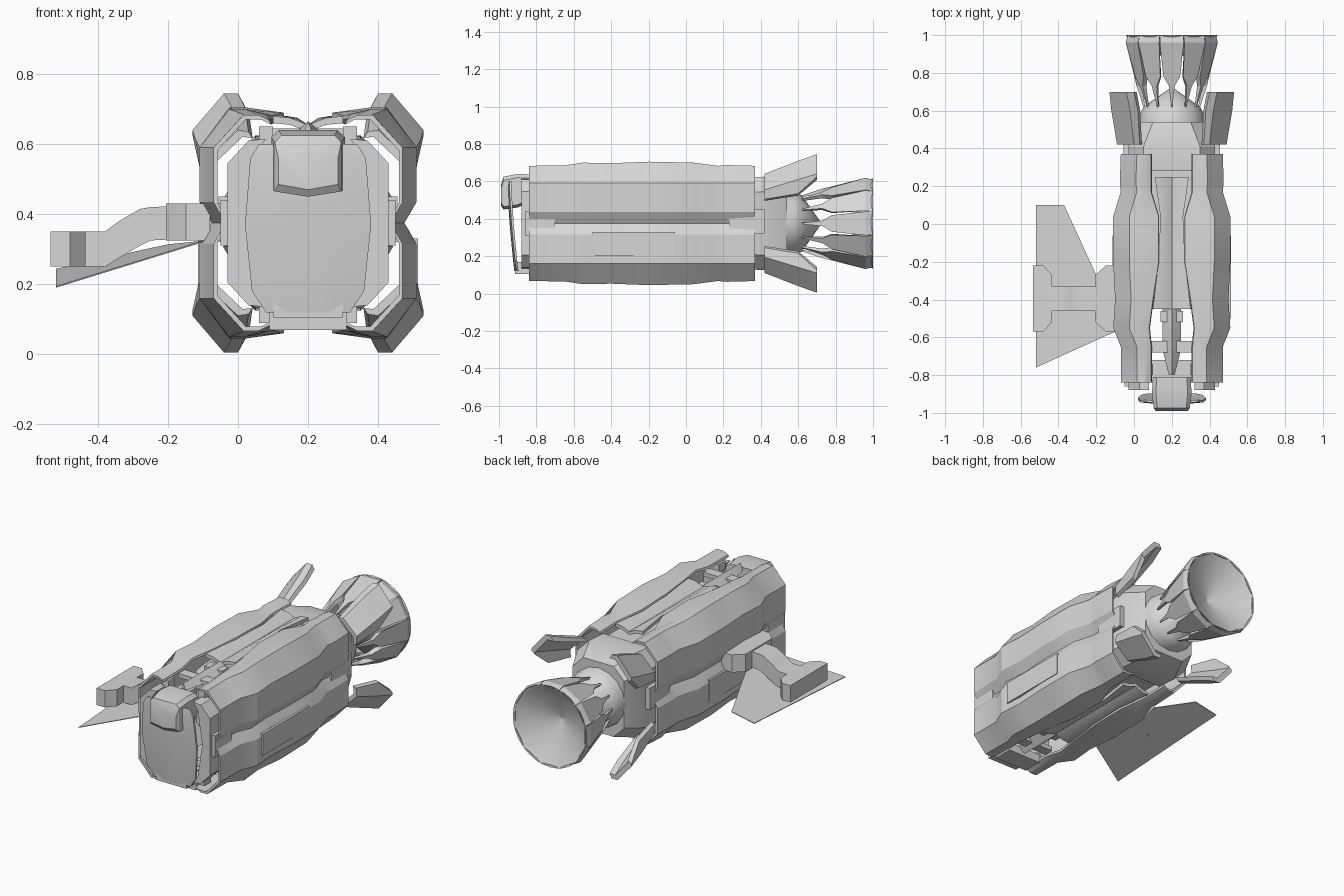
import bpy, bmesh, math

if "Cube" in bpy.data.objects:
    bpy.data.objects.remove(bpy.data.objects["Cube"])

CX, CZ = 0.2, 0.375          # long axis of the fuselage
QUADS = [(sx, sz) for sx in (-1, 1) for sz in (-1, 1)]

grey = bpy.data.materials.new("hull_grey")
grey.use_nodes = True
grey.diffuse_color = (0.68, 0.68, 0.68, 1)
grey.node_tree.nodes["Principled BSDF"].inputs["Base Color"].default_value = (0.68, 0.68, 0.68, 1)


def loft(name, rings, smooth=25):
    """Closed rings of points joined into a capped solid."""
    bm = bmesh.new()
    loops = [[bm.verts.new(p) for p in ring] for ring in rings]
    n = len(loops[0])
    for a, b in zip(loops, loops[1:]):
        for i in range(n):
            j = (i + 1) % n
            bm.faces.new((a[i], a[j], b[j], b[i]))
    bm.faces.new(loops[0])
    bm.faces.new(loops[-1])
    bmesh.ops.recalc_face_normals(bm, faces=bm.faces)
    mesh = bpy.data.meshes.new(name)
    bm.to_mesh(mesh)
    bm.free()
    mesh.materials.append(grey)
    ob = bpy.data.objects.new(name, mesh)
    bpy.context.collection.objects.link(ob)
    bpy.ops.object.select_all(action='DESELECT')
    ob.select_set(True)
    bpy.context.view_layer.objects.active = ob
    bpy.ops.object.shade_smooth_by_angle(angle=math.radians(smooth))


def box(name, x, y, z):
    ring = [(x[0], z[0]), (x[1], z[0]), (x[1], z[1]), (x[0], z[1])]
    loft(name, [[(u, v, w) for u, w in ring] for v in y])


def octagon(y, w, h, c):
    quarter = [(w, h - c), (w - c, h)]
    pts = quarter + [(-u, v) for u, v in quarter[::-1]]
    pts += [(-u, -v) for u, v in pts]
    return [(CX + u, y, CZ + v) for u, v in pts]


def shell_ring(y, path, sx, sz, k):
    """Outer path and its shrunken copy, making a thin wall."""
    path = path + [(u * k, v * k) for u, v in path[::-1]]
    return [(CX + sx * u, y, CZ + sz * v) for u, v in path]


# Four corner shells of the hull: y, half width, half height, centre gap
STATIONS = [(-0.84, 0.27, 0.308, 0.11), (-0.65, 0.27, 0.31, 0.11),
            (-0.55, 0.31, 0.325, 0.12), (-0.4, 0.3, 0.322, 0.1),
            (-0.2, 0.31, 0.33, 0.07), (0.04, 0.31, 0.325, 0.07),
            (0.17, 0.27, 0.308, 0.11), (0.22, 0.275, 0.312, 0.11),
            (0.37, 0.27, 0.308, 0.11)]


def hull_path(w, h, gap):
    return [(w - 0.035, 0), (w - 0.02, 0.025), (w, 0.06), (w, 0.215),
            (w - 0.085, h), (w - 0.13, h), (gap, h - 0.015)]


for sx, sz in QUADS:
    side = ("left" if sx > 0 else "right") + ("_upper" if sz > 0 else "_lower")
    loft("hull_shell_" + side,
         [shell_ring(y, hull_path(w, h, g), sx, sz, 0.96) for y, w, h, g in STATIONS])
    # Bent tail fin standing off each corner
    fin = [(0.42, [(0.285, 0.13), (0.29, 0.18), (0.2, 0.265), (0.17, 0.26)]),
           (0.6, [(0.31, 0.16), (0.32, 0.235), (0.22, 0.335), (0.18, 0.33)]),
           (0.7, [(0.33, 0.25), (0.33, 0.265), (0.24, 0.37), (0.2, 0.37)])]
    loft("tail_fin_" + side, [shell_ring(y, p, sx, sz, 0.93) for y, p in fin], 15)

# Creased spine and keel between the shells
for sz, name in ((1, "spine"), (-1, "keel")):
    rings = []
    for y, w in ((-0.45, 0.1), (-0.2, 0.07), (0.04, 0.06), (0.25, 0.09)):
        top = [(-w, 0.305), (-w * 0.5, 0.3), (0, 0.28), (w * 0.5, 0.3), (w, 0.305)]
        pts = top + [(u, v - 0.02) for u, v in top[::-1]]
        rings.append([(CX + u, y, CZ + sz * v) for u, v in pts])
    loft(name, rings)
    # Forward spike and cross pieces
    loft(name + "_spike", [[(CX + u * s, y, CZ + sz * v) for u, v in
                            ((-1, 0.25), (0, 0.29), (1, 0.25))]
                           for y, s in ((-0.8, 0.015), (-0.66, 0.05), (-0.45, 0.05))])
    for y, w in ((-0.68, 0.12), (-0.52, 0.06)):
        zz = sorted((CZ + sz * 0.245, CZ + sz * 0.27))
        box(name + "_cross_piece", (CX - w, CX + w), (y, y + 0.06), zz)

# Inner core, tail collar and dome
loft("inner_core", [octagon(-0.45, 0.16, 0.18, 0.06), octagon(-0.38, 0.21, 0.23, 0.08),
                    octagon(0.3, 0.21, 0.23, 0.08)])
loft("tail_collar", [octagon(0.28, 0.23, 0.24, 0.08), octagon(0.41, 0.23, 0.25, 0.08),
                     octagon(0.54, 0.17, 0.21, 0.07)])


def circle(y, r, n):
    return [(CX + r * math.cos(2 * math.pi * i / n), y,
             CZ + r * math.sin(2 * math.pi * i / n)) for i in range(n)]


loft("tail_dome", [circle(y, r, 16) for y, r in
                   ((0.5, 0.18), (0.58, 0.17), (0.62, 0.15), (0.72, 0.008))], 40)

# Engine bell: conical dish, open to the rear
loft("engine_bell", [circle(y, r, 32) for y, r in
                     ((0.865, 0.01), (0.985, 0.235), (1.0, 0.242), (0.875, 0.004))], 40)

# Petals around the bell: thin pointed legs that widen towards the rim
for i in range(12):
    a = 2 * math.pi * i / 12
    rings = []
    for y, r, d, t in ((0.62, 0.15, 0.02, 0.01), (0.73, 0.187, 0.08, 0.025),
                       (0.78, 0.203, 0.22, 0.035), (0.96, 0.252, 0.255, 0.02),
                       (0.999, 0.242, 0.26, 0.006)):
        rings.append([(CX + q * math.cos(a + e), y, CZ + q * math.sin(a + e))
                      for q, e in ((r, -d), (r, d), (r - t, d * 0.85), (r - t, -d * 0.85))])
    loft("bell_petal", rings, 10)

# Curved nose plate, sloping back towards the bottom
rings = []
for z, w, y in ((0.12, 0.12, -0.918), (0.18, 0.16, -0.925), (0.37, 0.18, -0.943),
                (0.56, 0.165, -0.955), (0.6, 0.14, -0.952)):
    front = [(-w, 0.01), (-w * 0.5, 0.003), (0, 0), (w * 0.5, 0.003), (w, 0.01)]
    pts = front + [(u, v + 0.012) for u, v in front[::-1]]
    rings.append([(CX + u, y + v, z) for u, v in pts])
loft("nose_plate", rings)

# Canopy block
rings = []
for y, w, lo, hi in ((-0.99, 0.085, 0.47, 0.58), (-0.975, 0.095, 0.45, 0.625),
                     (-0.9, 0.105, 0.46, 0.64), (-0.81, 0.1, 0.5, 0.635)):
    rings.append([(CX + u, y, z) for u, z in
                  ((-w, lo + 0.015), (0, lo), (w, lo + 0.015), (w, hi - 0.02),
                   (w * 0.8, hi), (-w * 0.8, hi), (-w, hi - 0.02))])
loft("canopy", rings)
box("chin_block", (CX - 0.1, CX + 0.1), (-0.915, -0.84), (0.105, 0.17))
box("chin_plate", (CX - 0.11, CX + 0.11), (-0.84, -0.72), (0.07, 0.12))

# Cheek columns, side struts and panels on both sides
for s, side in ((-1, "right"), (1, "left")):
    def span(a, b):
        return sorted((CX + s * a, CX + s * b))
    loft("cheek_column_" + side, [[(CX + s * u, y, CZ + v) for u, v in
         ((0.12, 0.24), (0.17, 0.235), (0.23, 0.17), (0.23, -0.17), (0.17, -0.235),
          (0.12, -0.24), (0.15, -0.2), (0.18, 0), (0.15, 0.2))] for y in (-0.88, -0.78)])
    box("front_strut_" + side, span(0.18, 0.25), (-0.86, -0.7), (0.31, 0.44))
    box("rear_strut_" + side, span(0.18, 0.255), (0.23, 0.42), (0.32, 0.45))
    box("lower_panel_" + side, span(0.3, 0.314), (-0.5, -0.06), (0.2, 0.33))
    for z in (0.09, 0.6):
        box("corner_brace_" + side, span(0.1, 0.14), (-0.8, -0.74), (z, z + 0.05))


# Outrigger on the right: hull mount, bent arm, end pod and thin wing
def pod(name, x, z, lo, hi, notch):
    """Chamfered block lying along y; notch is the side facing the arm."""
    a, b = x if notch > 0 else x[::-1]
    k = (b - a) * 0.45
    plan = [(a, lo), (b - k, lo), (b, lo + 0.05), (b, lo + 0.1), (b, hi - 0.1),
            (b, hi - 0.05), (b - k, hi), (a, hi)]
    loft(name, [[(u, v, h) for u, v in plan] for h in z])


pod("outrigger_mount", (-0.205, -0.08), (0.325, 0.43), -0.57, -0.22, -1)
pod("outrigger_pod", (-0.535, -0.435), (0.25, 0.35), -0.57, -0.22, 1)
box("outrigger_root", (-0.15, 0.0), (-0.5, -0.3), (0.325, 0.43))
arm = [(-0.5, 0.25, 0.35), (-0.38, 0.25, 0.35), (-0.34, 0.275, 0.38),
       (-0.28, 0.31, 0.415), (-0.25, 0.325, 0.42), (-0.15, 0.33, 0.425)]
loft("outrigger_arm", [[(x, -0.46, lo), (x, -0.33, lo), (x, -0.33, hi), (x, -0.46, hi)]
                       for x, lo, hi in arm], 40)
wing = [(-0.52, -0.76, 0.19), (-0.1, -0.57, 0.32), (-0.1, -0.4, 0.32),
        (-0.2, -0.27, 0.31), (-0.37, 0.1, 0.27), (-0.52, 0.1, 0.24)]
loft("outrigger_wing", [[(x, y, z + t) for x, y, z in wing] for t in (0, 0.004)])
